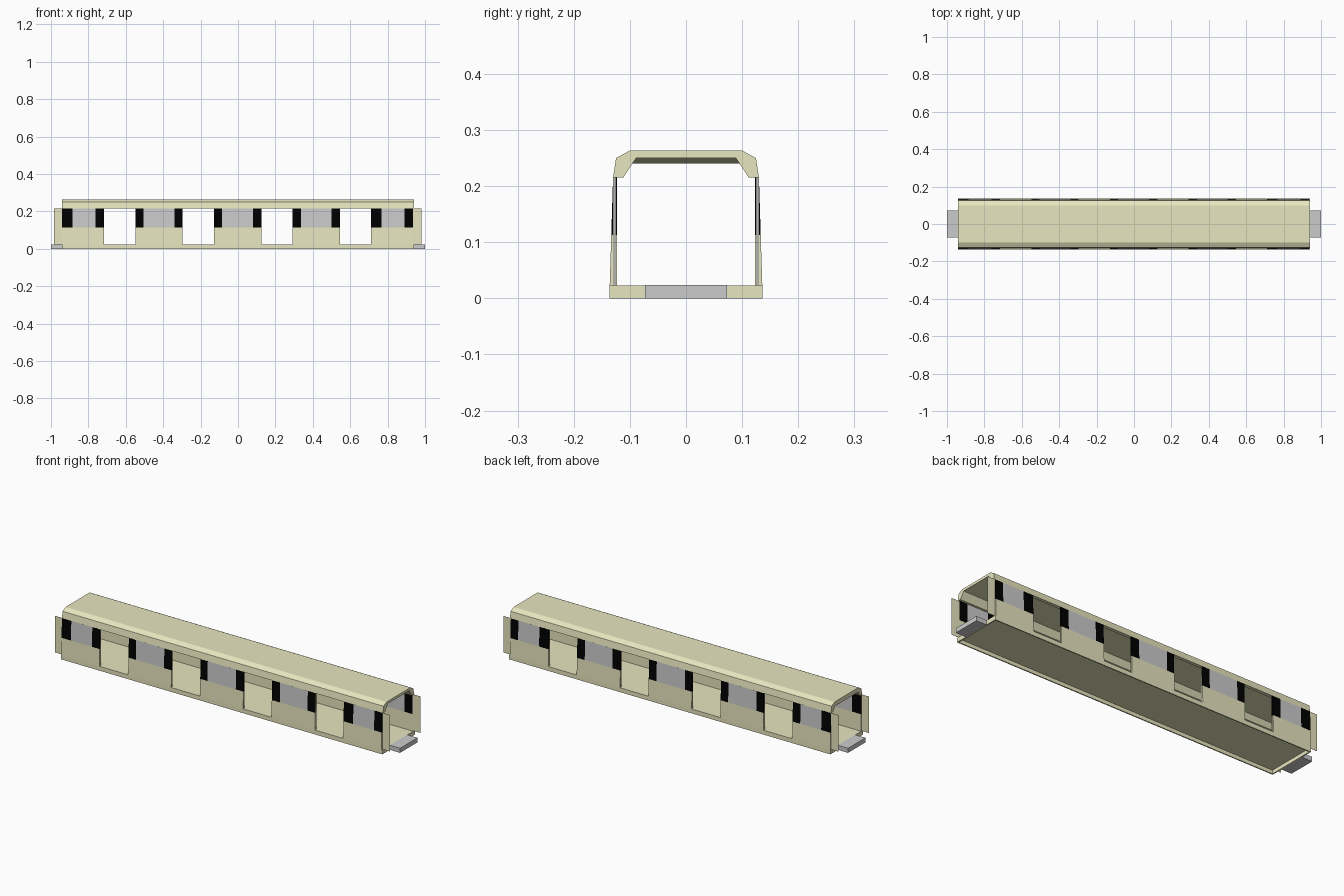
import bpy
import bmesh

if "Cube" in bpy.data.objects:
    bpy.data.objects.remove(bpy.data.objects["Cube"])


def material(name, rgb):
    m = bpy.data.materials.new(name)
    m.diffuse_color = (*rgb, 1)
    m.use_nodes = True
    m.node_tree.nodes["Principled BSDF"].inputs["Base Color"].default_value = m.diffuse_color
    return m


CREAM = material("cream_paint", (0.80, 0.79, 0.52))
BLACK = material("black_trim", (0.0, 0.0, 0.0))
GREY = None


def prism(name, profile, x0, x1, mat=None, far_profile=None):
    """Closed (y, z) profile swept from x0 (far_profile) to x1 (profile)."""
    n = len(profile)
    start = far_profile or profile
    verts = [(x0, y, z) for y, z in start] + [(x1, y, z) for y, z in profile]
    faces = [tuple(range(n))[::-1], tuple(range(n, 2 * n))]
    faces += [(i, (i + 1) % n, n + (i + 1) % n, n + i) for i in range(n)]
    me = bpy.data.meshes.new(name)
    me.from_pydata(verts, [], faces)
    ob = bpy.data.objects.new(name, me)
    bpy.context.collection.objects.link(ob)
    if mat:
        me.materials.append(mat)
    # consistent outward normals
    bm = bmesh.new()
    bm.from_mesh(me)
    bmesh.ops.recalc_face_normals(bm, faces=bm.faces[:])
    bm.to_mesh(me)
    bm.free()
    return ob


def box(name, x0, x1, y, z0, z1, mat=None):
    return prism(name, [(-y, z0), (y, z0), (y, z1), (-y, z1)], x0, x1, mat)


def mirrored(ob):
    mod = ob.modifiers.new("other_side", 'MIRROR')
    mod.use_axis = (False, True, False)
    mod.use_mirror_merge = False
    return ob


END, FLOOR_Z, SILL_Z, EAVE_Z = 0.94, 0.023, 0.113, 0.216


# Outer wall face leans inwards; its back, the leaf and the liner are upright
def outer_y(z):
    return 0.136 - 0.006 * (z - FLOOR_Z) / (EAVE_Z - FLOOR_Z)


def slab(name, outer, inner, z0, z1, x0, x1, mat):
    """Wall piece on both sides; outer gives its outer y at height z."""
    prof = [(-outer(z0), z0), (-outer(z1), z1), (-inner, z1), (-inner, z0)]
    return mirrored(prism(name, prof, x0, x1, mat))


# Floor: shallow tray, open underneath, with skirts all round
box("floor", -END, END, 0.136, 0.019, FLOOR_Z, CREAM)
mirrored(prism("floor_side_skirt", [(-0.136, 0), (-0.136, 0.019),
               (-0.13, 0.019), (-0.13, 0)], -END, END, CREAM))
# Coupler plates and end skirts
for side, s in (("left", -1), ("right", 1)):
    xa, xb = sorted((s * END, s * 1.0))
    box("coupler_" + side, xa, xb, 0.073, 0.0, 0.024, GREY)
    xa, xb = sorted((s * END, s * (END - 0.006)))
    box("floor_end_skirt_" + side, xa, xb, 0.13, 0.0, 0.019, CREAM)


# Roof shell with chamfered shoulders; the ceiling drops slightly to the left
def roof_profile(ceil_y, ceil_z):
    half = [(0.112, 0.215), (0.13, 0.215), (0.1246, 0.25), (0.1, 0.2635)]
    left = [(-y, z) for y, z in reversed(half)]
    return half + left + [(-ceil_y, ceil_z), (ceil_y, ceil_z)]


prism("roof", roof_profile(0.089, 0.25), -END, END, CREAM,
      roof_profile(0.096, 0.24))

# Five wall bays per side: bay start, glass start, glass end, bay end
BAYS = [(-0.94, -0.885, -0.762, -0.717), (-0.548, -0.505, -0.34, -0.296),
        (-0.128, -0.086, 0.08, 0.125), (0.291, 0.338, 0.5, 0.545),
        (0.711, 0.767, 0.89, 0.935)]
LAYERS = (("outer", outer_y, 0.1288), ("inner", lambda z: 0.1255, 0.123))
for i, (a, b, c, d) in enumerate(BAYS, 1):
    for part, out, back in LAYERS:
        tag = f"{part}_{i}"
        slab("wall_panel_" + tag, out, back, FLOOR_Z, SILL_Z, a, d, CREAM)
        slab("window_glass_" + tag, out, back, SILL_Z, EAVE_Z, b, c, GREY)
        slab("window_pillar_a_" + tag, out, back, SILL_Z, EAVE_Z, a, b, BLACK)
        slab("window_pillar_b_" + tag, out, back, SILL_Z, EAVE_Z, c, d, BLACK)
    # Open sliding door leaves in the wall pocket; the outermost stick out
    if i == 1:
        a = -0.983
    if i == 5:
        d = 0.98
    slab(f"door_leaf_{i}", lambda z: 0.1284, 0.1278, FLOOR_Z, EAVE_Z,
         a, d, CREAM)
